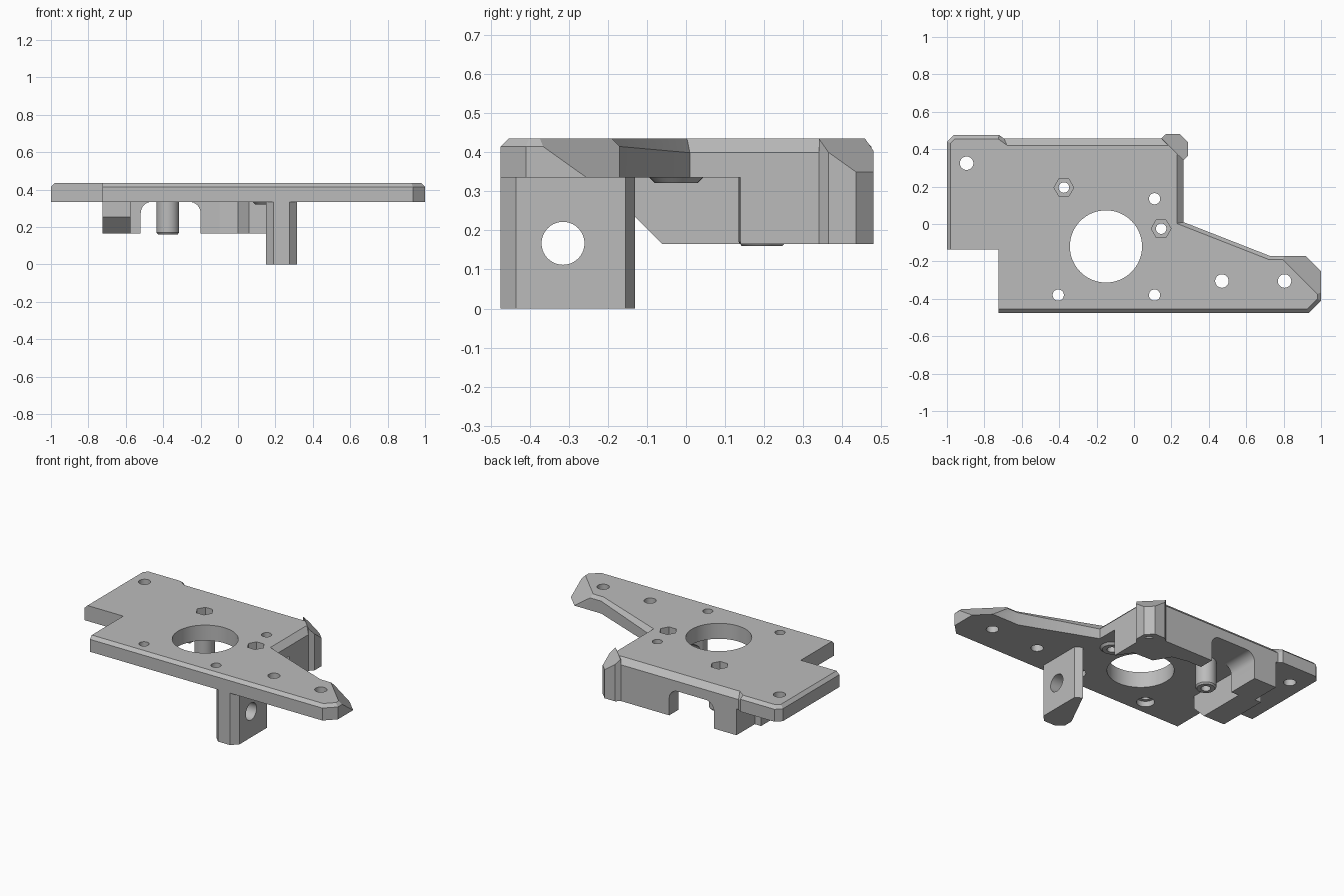
import bpy, bmesh, math
from mathutils import Vector

cube = bpy.data.objects.get("Cube")
if cube:
    bpy.data.objects.remove(cube)

grey = bpy.data.materials.new("plain grey")
grey.use_nodes = True
colour = (0.5, 0.5, 0.5, 1)
grey.diffuse_color = colour
grey.node_tree.nodes["Principled BSDF"].inputs["Base Color"].default_value = colour

TOP, UNDER, LOW = 0.435, 0.335, 0.165


def finish(name, bm):
    bmesh.ops.recalc_face_normals(bm, faces=bm.faces)
    mesh = bpy.data.meshes.new(name)
    bm.to_mesh(mesh)
    bm.free()
    mesh.materials.append(grey)
    obj = bpy.data.objects.new(name, mesh)
    bpy.context.collection.objects.link(obj)
    return obj


def loft(rings):
    """Closed solid through rings of equal length."""
    bm = bmesh.new()
    loops = [[bm.verts.new(p) for p in ring] for ring in rings]
    n = len(loops[0])
    for a, b in zip(loops, loops[1:]):
        for i in range(n):
            j = (i + 1) % n
            bm.faces.new((a[i], a[j], b[j], b[i]))
    bm.faces.new(loops[0])
    bm.faces.new(loops[-1])
    bmesh.ops.remove_doubles(bm, verts=bm.verts, dist=0.0001)
    return bm


def prism(points, low, high, axis="z"):
    """Extrude a 2D outline along one axis."""
    place = {"z": lambda a, b, h: (a, b, h),
             "y": lambda a, b, h: (a, h, b),
             "x": lambda a, b, h: (h, a, b)}[axis]
    return loft([[place(a, b, h) for a, b in points] for h in (low, high)])


def circle(x, y, r, n=40):
    return [(x + r * math.cos(math.tau * i / n), y + r * math.sin(math.tau * i / n))
            for i in range(n)]


def turned(x, y, steps):
    """Round part from (radius, height) steps."""
    return loft([[(a, b, z) for a, b in circle(x, y, r)] for r, z in steps])


def cut(objects, bm):
    cutter = finish("cutter", bm)
    cutter.hide_render = True
    for obj in objects:
        mod = obj.modifiers.new("cut", "BOOLEAN")
        mod.operation = "DIFFERENCE"
        mod.solver = "EXACT"
        mod.object = cutter
        graph = bpy.context.evaluated_depsgraph_get()
        mesh = bpy.data.meshes.new_from_object(obj.evaluated_get(graph))
        obj.modifiers.clear()
        obj.data = mesh
    bpy.data.objects.remove(cutter)


def slope_corner(bm):
    """Slice the back corner down along a sloping plane."""
    bmesh.ops.bisect_plane(bm, geom=bm.verts[:] + bm.edges[:] + bm.faces[:],
                           plane_co=(0.29, 0.435, 0.35), plane_no=(0.714, 0.714, 1),
                           clear_outer=True)
    bmesh.ops.holes_fill(bm, edges=[e for e in bm.edges if e.is_boundary])
    return bm


def chamfered_plate(outline):
    """Plate whose top edges each have their own chamfer width."""
    base, mid, top = [], [], []
    for i, (x, y, c) in enumerate(outline):
        px, py, pc = outline[i - 1]
        nx, ny, _ = outline[(i + 1) % len(outline)]
        p = Vector((x, y))
        d1 = (p - Vector((px, py))).normalized()
        d2 = (Vector((nx, ny)) - p).normalized()
        n1, n2 = Vector((-d1.y, d1.x)), Vector((-d2.y, d2.x))
        det = n1.x * n2.y - n1.y * n2.x
        q = p + Vector(((pc * n2.y - c * n1.y) / det, (c * n1.x - pc * n2.x) / det))
        base.append((x, y, UNDER))
        mid.append((x, y, TOP - max(pc, c)))
        top.append((q.x, q.y, TOP))
    return loft([base, mid, top])


# Main plate: x, y and chamfer of the edge that follows
S, W = 0.02, 0.036
plate = finish("base_plate", slope_corner(chamfered_plate([
    (-1, -0.135, 0), (-0.725, -0.135, 0), (-0.725, -0.475, S), (0.935, -0.475, S),
    (1, -0.41, S), (1, -0.235, S), (0.935, -0.17, S), (0.725, -0.17, S),
    (0.265, 0.01, W), (0.265, 0.457, W), (-0.695, 0.457, S), (-0.72, 0.475, S),
    (-0.965, 0.475, S), (-1, 0.44, S)])))

# Corner post with sloping top
post = finish("corner_post", slope_corner(prism([
    (0.145, 0.457), (0.265, 0.34), (0.29, 0.365), (0.29, 0.435),
    (0.245, 0.48), (0.17, 0.48)], LOW, TOP)))

# Inner corner wall under the plate
corner = finish("corner_wall", prism([
    (0.265, 0.14), (0.265, 0.4), (0.2, 0.457), (-0.1, 0.457), (-0.1, 0.36),
    (0, 0.34), (0.06, 0.24), (0.2, 0.235)], LOW, UNDER))

# Back wall with a rounded arch
R = 0.06
arch = [(-0.52 + R - R * math.cos(t), UNDER - R + R * math.sin(t))
        for t in (math.pi / 2 * i / 8 for i in range(9))]
finish("back_wall", prism([(-0.2, LOW), (0.05, LOW), (0.05, UNDER)]
                          + [(-0.72 - x, z) for x, z in reversed(arch)],
                          0.36, 0.457, "y"))
finish("arch_pier", prism([(-0.68, LOW)] + [(-0.52, LOW)] + arch + [(-0.68, UNDER)],
                          0.25, 0.457, "y"))

# Side block with a sloping front
finish("side_block", prism([(-0.15, UNDER), (-0.15, 0.255), (-0.06, LOW),
                            (0.27, LOW), (0.27, UNDER)], -0.725, -0.575, "x"))

# Hanging flange with a cross hole
flange = finish("hanging_flange", prism([
    (0.19, -0.475), (0.275, -0.475), (0.315, -0.435), (0.315, -0.155),
    (0.275, -0.13), (0.15, -0.38), (0.15, -0.435)], 0, UNDER + 0.02))
cut([flange], prism(circle(-0.315, 0.167, 0.055), 0, 0.5, "x"))

# Screw pillar and short boss
pillar = finish("screw_pillar", turned(-0.375, 0.195, [
    (0.052, 0.16), (0.06, 0.17), (0.06, UNDER)]))
boss = finish("screw_boss", turned(0.145, -0.025, [(0.055, 0.322), (0.068, UNDER)]))

# Motor opening and screw holes
cut([plate], prism(circle(-0.15, -0.12, 0.193, 72), 0.2, 0.6))
for x, y, r in [(-0.405, -0.38, 0.03), (0.11, -0.38, 0.03), (0.11, 0.135, 0.03),
                (0.47, -0.305, 0.036), (0.805, -0.305, 0.036), (-0.895, 0.325, 0.036)]:
    cut([plate], prism(circle(x, y, r), 0.2, 0.6))
for x in (-0.405, 0.11):
    cut([plate], prism(circle(x, -0.38, 0.052), 0.2, 0.37))
cut([post], prism(circle(0.235, 0.415, 0.028), 0.1, 0.28))

# Nut pockets with through holes
for x, y, part in [(-0.375, 0.195, pillar), (0.145, -0.025, boss)]:
    cut([plate, part], prism(circle(x, y, 0.028), 0.1, 0.6))
    cut([plate], prism(circle(x, y, 0.053, 6), 0.375, 0.6))

# Shading
for obj in list(bpy.context.scene.objects):
    if obj.type == "MESH":
        bpy.ops.object.select_all(action="DESELECT")
        obj.select_set(True)
        bpy.context.view_layer.objects.active = obj
        bpy.ops.object.shade_smooth_by_angle(angle=math.radians(25))
